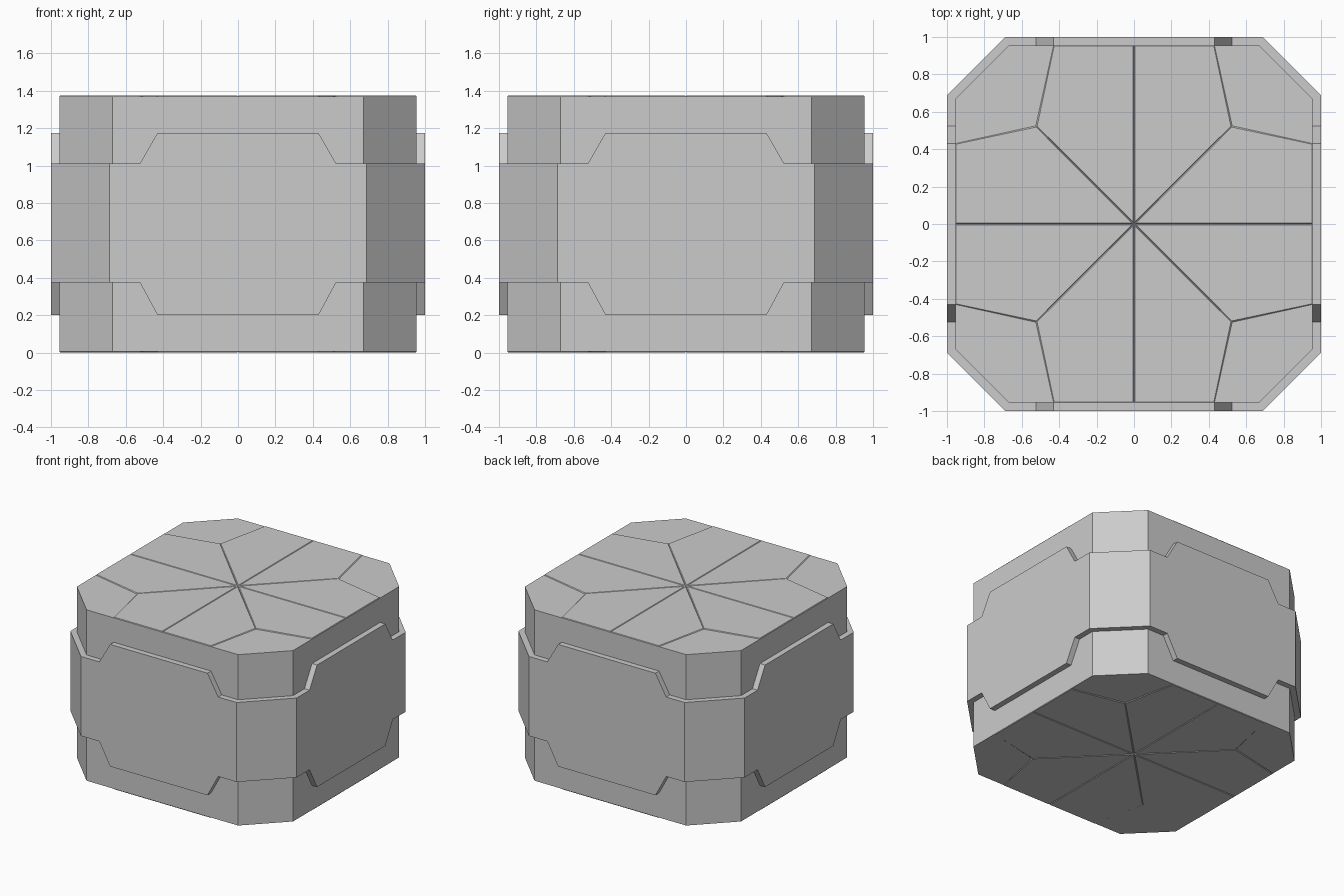
import bpy, bmesh
from math import radians

if "Cube" in bpy.data.objects:
    bpy.data.objects.remove(bpy.data.objects["Cube"])

H = 1.375        # total height
LIFT = 0.005     # relief of the thin lid panels


def finish(name, bm):
    bmesh.ops.dissolve_limit(bm, angle_limit=radians(0.5), verts=bm.verts[:], edges=bm.edges[:])
    bmesh.ops.recalc_face_normals(bm, faces=bm.faces[:])
    mesh = bpy.data.meshes.new(name)
    bm.to_mesh(mesh)
    bm.free()
    obj = bpy.data.objects.new(name, mesh)
    bpy.context.collection.objects.link(obj)
    return obj


def spin(side):
    """Repeat one side's (x, y, ...) points around all four sides."""
    out = []
    for k in range(4):
        for x, y, *rest in side:
            for _ in range(k):
                x, y = -y, x
            out.append((x, y, *rest))
    return out


def loft(bm, low, high, caps=True):
    a = [bm.verts.new(p) for p in low]
    b = [bm.verts.new(p) for p in high]
    for i in range(len(a)):
        j = (i + 1) % len(a)
        bm.faces.new((a[i], a[j], b[j], b[i]))
    if caps:
        bm.faces.new(a[::-1])
        bm.faces.new(b)
    return a, b


# Core: octagonal block
bm = bmesh.new()
octagon = spin([(-0.67, -0.955), (0.67, -0.955)])
loft(bm, [(x, y, LIFT) for x, y in octagon], [(x, y, H - LIFT) for x, y in octagon])
finish("core_block", bm)

# Raised belt: wraps the core, with a taller trapezoid plate on each side
bm = bmesh.new()


def ring(d, c):
    lo, hi = (0.375, 1.01), (0.2, 1.175)
    half = [(c, lo), (0.525, lo), (0.43, hi)]
    side = [(-x, -d, *z) for x, z in half] + [(x, -d, *z) for x, z in half[::-1]]
    return spin(side)


outer, inner = ring(1.0, 0.688), ring(0.953, 0.668)
ob, ot = loft(bm, [(x, y, z) for x, y, z, _ in outer], [(x, y, z) for x, y, _, z in outer], False)
ib = [bm.verts.new((x, y, z)) for x, y, z, _ in inner]
it = [bm.verts.new((x, y, z)) for x, y, _, z in inner]
for i in range(24):
    j = (i + 1) % 24
    bm.faces.new((ot[i], ot[j], it[j], it[i]))
    bm.faces.new((ob[j], ob[i], ib[i], ib[j]))
finish("side_belt", bm)

# Thin panels on the lid and base, separated by fine seams
shape = [(0.0, 0.0), (0.525, 0.525), (0.43, 0.955), (0.0, 0.955)]
tops = [(0.005, 0.013), (0.518, 0.523), (0.427, 0.951), (0.005, 0.951)]
for name, z0, z1 in (("lid_panels", H - LIFT, H), ("base_panels", LIFT, 0.0)):
    bm = bmesh.new()
    for mirror in (1, -1):
        foot = spin([(mirror * x, y) for x, y in shape])
        face = spin([(mirror * x, y) for x, y in tops])
        for k in range(0, 16, 4):
            loft(bm, [(x, y, z0) for x, y in foot[k:k + 4]],
                 [(x, y, z1) for x, y in face[k:k + 4]])
            # the foot cap is buried on the core
    finish(name, bm)
